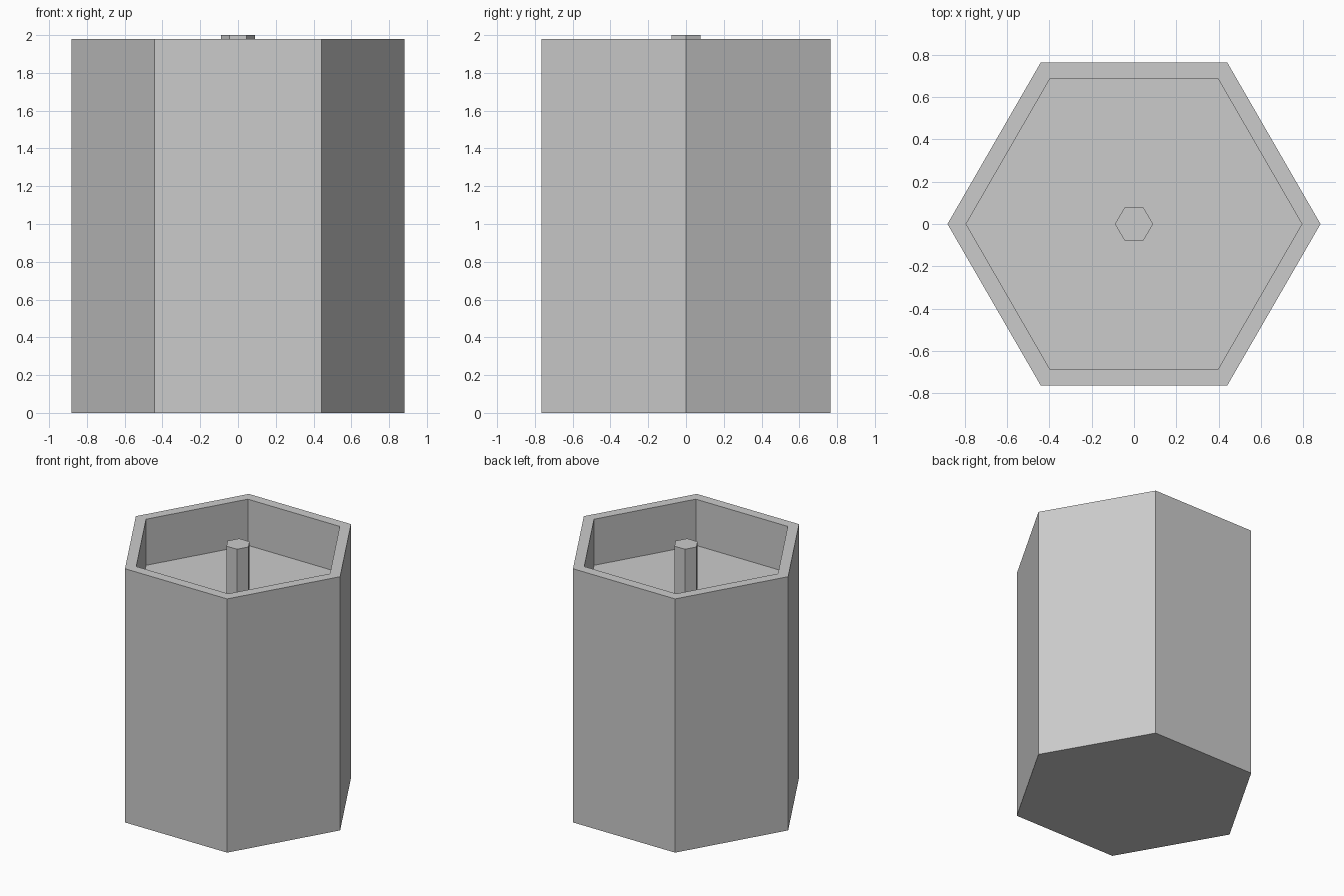
import bpy, bmesh
from math import cos, sin, pi

if "Cube" in bpy.data.objects:
    bpy.data.objects.remove(bpy.data.objects["Cube"])

SIDES = 6


def lathe_hex(name, profile):
    """Stack hexagon rings from (radius, z) pairs and cap both ends."""
    bm = bmesh.new()
    rings = [[bm.verts.new((r * cos(2 * pi * i / SIDES), r * sin(2 * pi * i / SIDES), z))
              for i in range(SIDES)] for r, z in profile]
    for a, b in zip(rings, rings[1:]):
        for i in range(SIDES):
            j = (i + 1) % SIDES
            bm.faces.new((a[i], a[j], b[j], b[i]))
    bm.faces.new(rings[0][::-1])
    bm.faces.new(rings[-1])
    bmesh.ops.recalc_face_normals(bm, faces=bm.faces)
    mesh = bpy.data.meshes.new(name)
    bm.to_mesh(mesh)
    bm.free()
    obj = bpy.data.objects.new(name, mesh)
    bpy.context.collection.objects.link(obj)
    return obj


R_OUT, R_IN, H, FLOOR = 0.882, 0.794, 1.98, 1.62

# Hexagonal body with a shallow recess in the top
lathe_hex("candle_body", [(R_OUT, 0), (R_OUT, H), (R_IN, H), (R_IN, FLOOR)])

# Central wick, sunk slightly into the recess floor
lathe_hex("wick", [(0.09, FLOOR - 0.02), (0.09, 2.0)])
